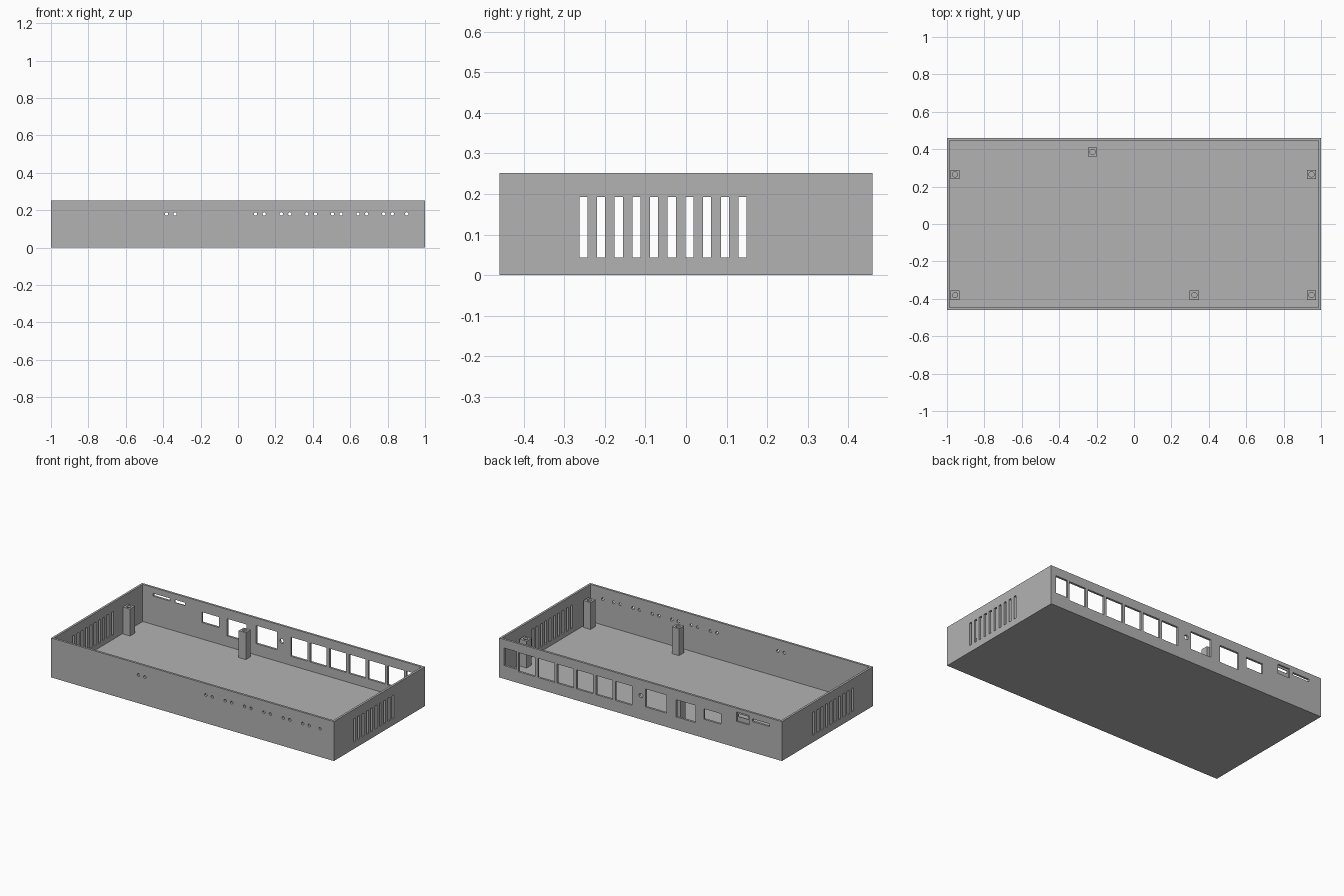
import bpy, bmesh, math
from mathutils import Matrix, Vector

cube = bpy.data.objects.get("Cube")
if cube:
    bpy.data.objects.remove(cube, do_unlink=True)

HX, HY, H = 1.0, 0.46, 0.252     # half length, half depth, height
WALL, FLOOR = 0.014, 0.015

grey = bpy.data.materials.new("plain grey")
grey.use_nodes = True
grey.diffuse_color = (0.45, 0.45, 0.45, 1)
grey.node_tree.nodes["Principled BSDF"].inputs["Base Color"].default_value = grey.diffuse_color


def add_box(bm, x0, x1, y0, y1, z0, z1):
    m = Matrix.Translation(Vector((x0 + x1, y0 + y1, z0 + z1)) / 2)
    bmesh.ops.create_cube(bm, size=1, matrix=m @ Matrix.Diagonal((x1 - x0, y1 - y0, z1 - z0, 1)))


def add_rod(bm, centre, radius, length, axis="Y", sides=16):
    m = Matrix.Translation(centre)
    if axis == "Y":
        m = m @ Matrix.Rotation(math.pi / 2, 4, "X")
    bmesh.ops.create_cone(bm, cap_ends=True, segments=sides, radius1=radius,
                          radius2=radius, depth=length, matrix=m)


def make(name, bm):
    mesh = bpy.data.meshes.new(name)
    bm.to_mesh(mesh)
    bm.free()
    mesh.materials.append(grey)
    ob = bpy.data.objects.new(name, mesh)
    bpy.context.scene.collection.objects.link(ob)
    return ob


def cut(ob, bm):
    """Subtract the shapes in bm from ob and drop the cutter."""
    cutter = make("cutter", bm)
    cutter.hide_render = True
    mod = ob.modifiers.new("cut", "BOOLEAN")
    mod.operation, mod.solver, mod.object = "DIFFERENCE", "EXACT", cutter
    bpy.context.view_layer.update()
    graph = bpy.context.evaluated_depsgraph_get()
    mesh = bpy.data.meshes.new_from_object(ob.evaluated_get(graph))
    ob.modifiers.clear()
    ob.data = mesh
    bpy.data.objects.remove(cutter, do_unlink=True)


# Open tray
bm = bmesh.new()
add_box(bm, -HX, HX, -HY, HY, 0, H)
tray = make("case_tray", bm)
bm = bmesh.new()
add_box(bm, -HX + WALL, HX - WALL, -HY + WALL, HY - WALL, FLOOR, H + 0.1)
cut(tray, bm)

# Vent slots through both end walls
bm = bmesh.new()
for i in range(10):
    y = -0.253 + i * 0.0436
    add_box(bm, -1.1, 1.1, y - 0.01, y + 0.01, 0.044, 0.192)
cut(tray, bm)

# Indicator light holes in the front wall
bm = bmesh.new()
lights = [-0.382, -0.337, 0.902]
for i in range(6):
    lights += [0.094 + i * 0.137, 0.14 + i * 0.137]
for x in lights:
    add_rod(bm, (x, -HY, 0.18), 0.009, 0.1)
cut(tray, bm)

# Connector openings in the back wall: x range, z range
ports = [(0.878, 0.964, 0.085, 0.197),
         (-0.184, -0.036, 0.088, 0.203),
         (-0.39, -0.253, 0.082, 0.192),
         (-0.568, -0.448, 0.12, 0.187),
         (-0.757, -0.688, 0.197, 0.215),
         (-0.912, -0.792, 0.197, 0.214)]
ports += [(0.061 + i * 0.137, 0.178 + i * 0.137, 0.073, 0.195) for i in range(6)]
bm = bmesh.new()
for x0, x1, z0, z1 in ports:
    add_box(bm, x0, x1, HY - 0.05, HY + 0.05, z0, z1)
add_rod(bm, (-0.003, HY, 0.152), 0.014, 0.1)
cut(tray, bm)

# Shallow outer recess around the small slot
bm = bmesh.new()
add_box(bm, -0.766, -0.68, HY - 0.009, HY + 0.05, 0.168, 0.228)
cut(tray, bm)

# Square screw posts
posts = {"back_right": (-0.957, 0.265), "back_left": (0.949, 0.265),
         "back_middle": (-0.222, 0.385), "front_right": (-0.957, -0.38),
         "front_middle": (0.323, -0.38), "front_left": (0.949, -0.38)}
for name, (x, y) in posts.items():
    bm = bmesh.new()
    add_box(bm, x - 0.025, x + 0.025, y - 0.025, y + 0.025, FLOOR - 0.005, 0.187)
    post = make("screw_post_" + name, bm)
    bm = bmesh.new()
    add_rod(bm, (x, y, 0.187), 0.014, 0.16, axis="Z", sides=12)
    cut(post, bm)
